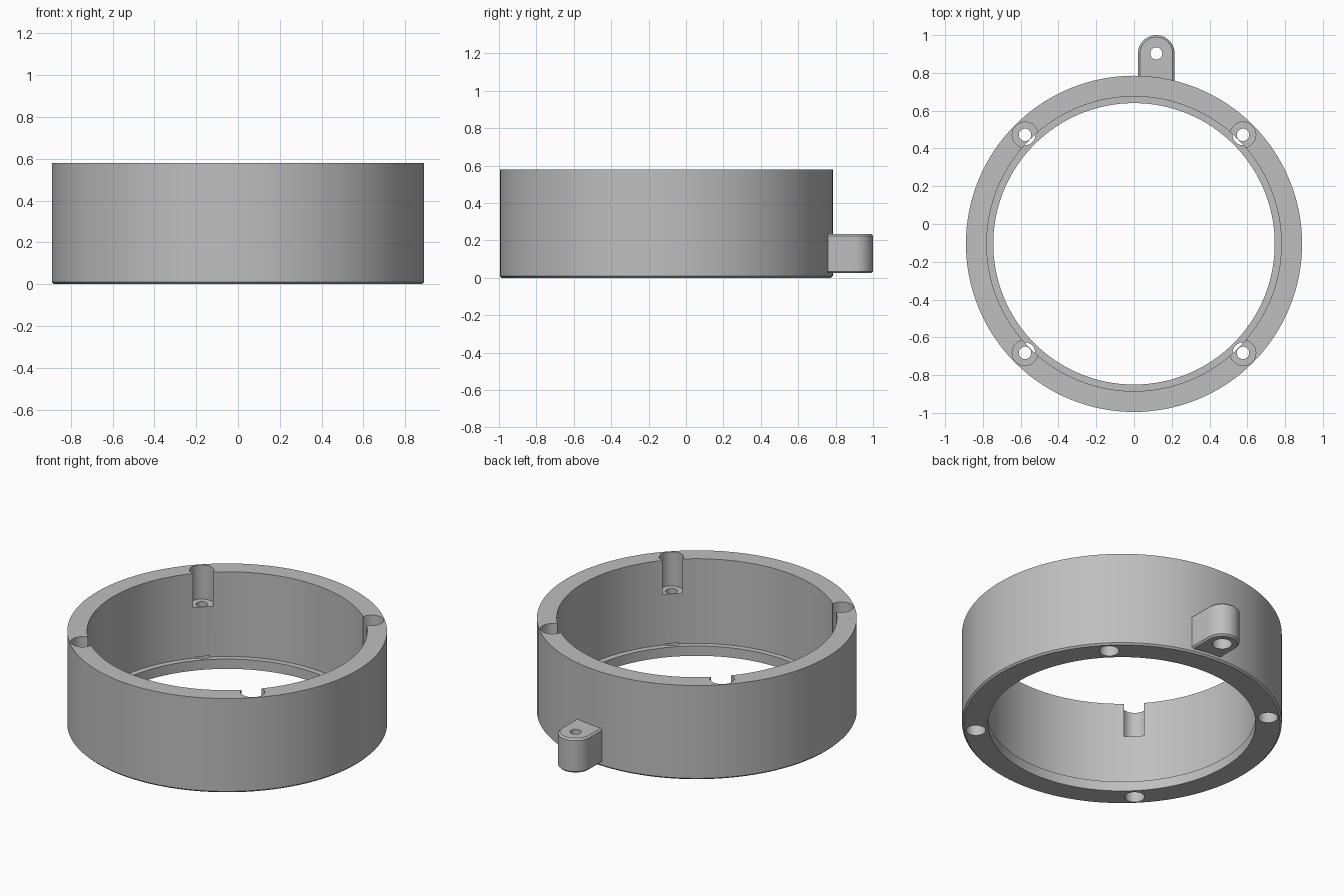
import bpy
import bmesh
from math import cos, sin, pi

cube = bpy.data.objects.get("Cube")
if cube:
    bpy.data.objects.remove(cube, do_unlink=True)

GREY = (0.52, 0.52, 0.52, 1)
mat = bpy.data.materials.new("plain grey")
mat.use_nodes = True
mat.diffuse_color = GREY
mat.node_tree.nodes["Principled BSDF"].inputs["Base Color"].default_value = GREY

CENTRE_Y = -0.105
HEIGHT = 0.58


def make_object(name, bm, location):
    bmesh.ops.recalc_face_normals(bm, faces=bm.faces)
    mesh = bpy.data.meshes.new(name)
    bm.to_mesh(mesh)
    bm.free()
    mesh.materials.append(mat)
    obj = bpy.data.objects.new(name, mesh)
    obj.location = location
    bpy.context.collection.objects.link(obj)
    return obj


def loft(name, loops, location, closed=False):
    """Bridge equal-length loops of points; cap the ends unless closed."""
    bm = bmesh.new()
    rows = [[bm.verts.new(p) for p in loop] for loop in loops]
    n = len(rows[0])
    pairs = list(zip(rows, rows[1:]))
    if closed:
        pairs.append((rows[-1], rows[0]))
    else:
        bm.faces.new(rows[0])
        bm.faces.new(rows[-1])
    for a, b in pairs:
        for i in range(n):
            j = (i + 1) % n
            bm.faces.new((a[i], a[j], b[j], b[i]))
    return make_object(name, bm, location)


def circle(r, z, n):
    return [(r * cos(2 * pi * i / n), r * sin(2 * pi * i / n), z) for i in range(n)]


def lathe(name, profile, location, n, closed=False):
    return loft(name, [circle(r, z, n) for r, z in profile], location, closed)


def cut(obj, cutters):
    """Subtract the cutters, then delete them."""
    for c in cutters:
        c.hide_render = True
        mod = obj.modifiers.new("hole", "BOOLEAN")
        mod.operation, mod.solver, mod.object = "DIFFERENCE", "EXACT", c
    bpy.context.view_layer.update()
    graph = bpy.context.evaluated_depsgraph_get()
    mesh = bpy.data.meshes.new_from_object(obj.evaluated_get(graph))
    obj.modifiers.clear()
    obj.data = mesh
    for c in cutters:
        bpy.data.objects.remove(c, do_unlink=True)


def smooth(obj):
    bpy.ops.object.select_all(action="DESELECT")
    obj.select_set(True)
    bpy.context.view_layer.objects.active = obj
    bpy.ops.object.shade_smooth_by_angle(angle=pi / 6)


# Ring wall with an inner lip and a chamfered lower edge
ring = lathe("ring_housing", [(0.88, 0), (0.89, 0.01), (0.89, HEIGHT), (0.78, HEIGHT),
                              (0.78, 0.06), (0.745, 0.06), (0.745, 0)],
             (0, CENTRE_Y, 0), 128, closed=True)

# Four stepped screw holes: lower recess, narrow bore, deep upper counterbore
hole = [(0.055, -0.1), (0.055, 0.066), (0.033, 0.066), (0.033, 0.37),
        (0.068, 0.37), (0.068, 0.7)]
cut(ring, [lathe("screw_cutter", hole, (sx * 0.577, CENTRE_Y + sy * 0.577, 0), 32)
           for sx in (-1, 1) for sy in (-1, 1)])
smooth(ring)


# Rounded mounting tab on the back, with chamfered top and bottom edges
def tab_outline(r, z):
    arc = [(r * cos(pi * i / 24), r * sin(pi * i / 24), z) for i in range(25)]
    return arc + [(-r, -0.165, z), (r, -0.165, z)]


tab = loft("mounting_tab", [tab_outline(0.087, 0.025), tab_outline(0.097, 0.035),
                            tab_outline(0.097, 0.225), tab_outline(0.087, 0.235)],
           (0.118, 0.903, 0))
cut(tab, [lathe("tab_cutter", [(0.055, -0.1), (0.055, 0.09), (0.032, 0.09), (0.032, 0.4)],
                (0.118, 0.903, 0), 32)])
smooth(tab)
